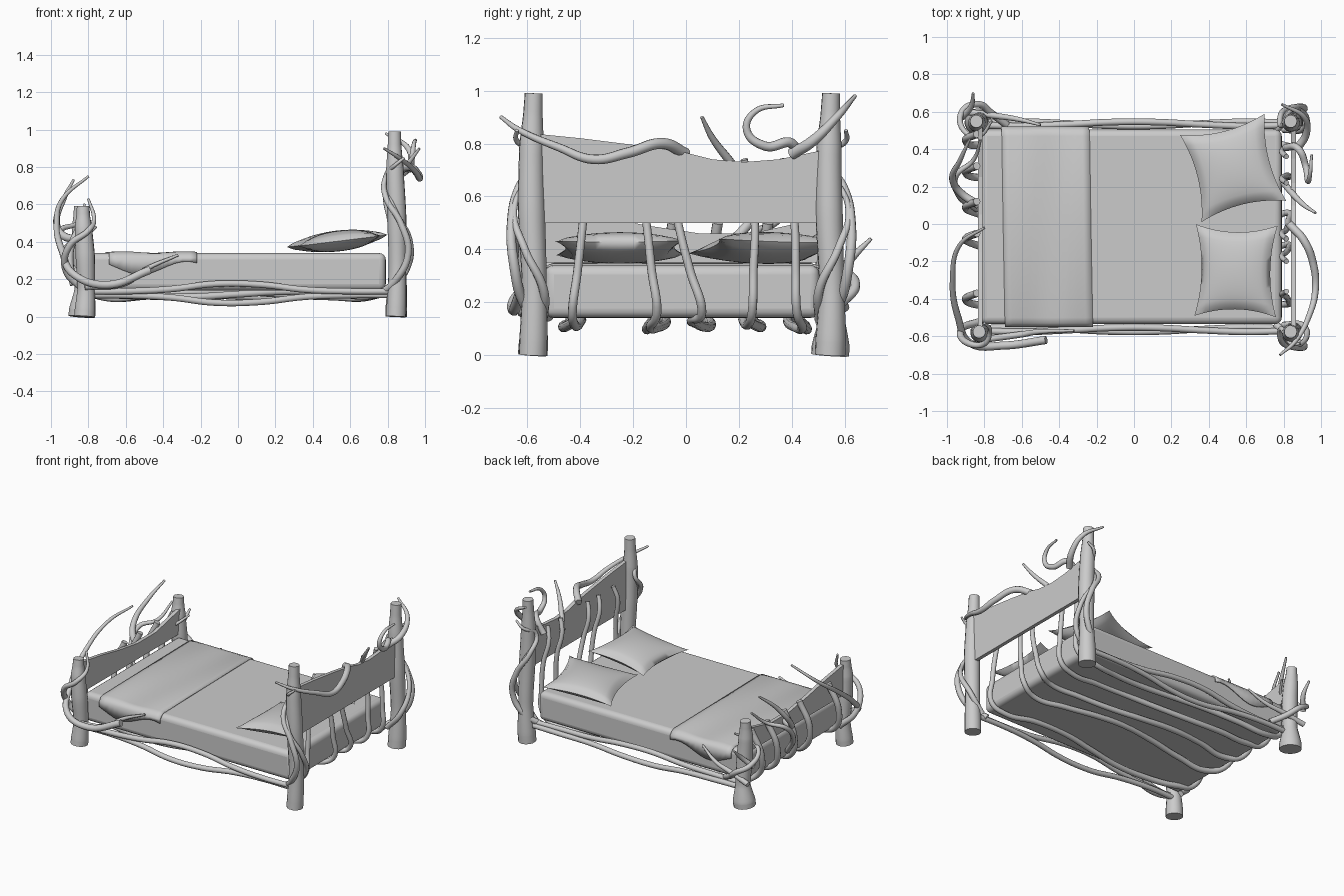
import bpy, bmesh, math
from mathutils import Matrix, Vector

if "Cube" in bpy.data.objects:
    bpy.data.objects.remove(bpy.data.objects["Cube"], do_unlink=True)

GREY = (0.6, 0.6, 0.6, 1)
clay = bpy.data.materials.new("plain_grey")
clay.use_nodes = True
clay.diffuse_color = GREY
clay.node_tree.nodes["Principled BSDF"].inputs["Base Color"].default_value = GREY


def link(name, data):
    obj = bpy.data.objects.new(name, data)
    bpy.context.scene.collection.objects.link(obj)
    data.materials.append(clay)
    return obj


def smooth(obj, angle=40):
    bpy.ops.object.select_all(action="DESELECT")
    obj.select_set(True)
    bpy.context.view_layer.objects.active = obj
    bpy.ops.object.shade_smooth_by_angle(angle=math.radians(angle))


def mesh_object(name, bm):
    bmesh.ops.recalc_face_normals(bm, faces=bm.faces)
    mesh = bpy.data.meshes.new(name)
    bm.to_mesh(mesh)
    bm.free()
    return link(name, mesh)


def tube(name, points, radii, segments=3):
    """Round tube along a smooth path, with one radius per point."""
    curve = bpy.data.curves.new(name, "CURVE")
    curve.dimensions = "3D"
    curve.bevel_depth = 1
    curve.bevel_resolution = segments
    curve.resolution_u = 8
    curve.use_fill_caps = True
    spline = curve.splines.new("BEZIER")
    spline.bezier_points.add(len(points) - 1)
    for knot, co, radius in zip(spline.bezier_points, points, radii):
        knot.co = co
        knot.radius = radius
        knot.handle_left_type = knot.handle_right_type = "AUTO"
    obj = link(name, curve)
    bpy.ops.object.select_all(action="DESELECT")
    obj.select_set(True)
    bpy.context.view_layer.objects.active = obj
    bpy.ops.object.convert(target="MESH")
    smooth(bpy.context.view_layer.objects.active)


def vine(name, points, thick=.02, tip=.007):
    """Tube that keeps its thickness and then tapers towards the last point."""
    last = len(points) - 1
    radii = [thick + (tip - thick) * (i / last) ** 2 for i in range(last + 1)]
    tube(name, points, radii)


def post(name, x, y, height, foot):
    levels = [(0, foot), (.06, foot), (.25, .047), (.55, .052), (.8, .047), (.92, .037), (1, .034)]
    path = [(x + .008 * math.sin(5 * t), y + .006 * math.sin(7 * t), t * height) for t, r in levels]
    tube(name, path, [r for t, r in levels], 5)


def board(name, x, bottom, top):
    """Thin panel across the bed with a wavy upper edge."""
    bm = bmesh.new()
    edge = [(y, bottom) for y in (.52, .25, 0, -.28, -.55)] + top
    face = bm.faces.new([bm.verts.new((x, y, z)) for y, z in edge])
    grown = bmesh.ops.extrude_face_region(bm, geom=[face])
    moved = [v for v in grown["geom"] if isinstance(v, bmesh.types.BMVert)]
    bmesh.ops.translate(bm, verts=moved, vec=(.025, 0, 0))
    mesh_object(name, bm)


def pillow(name, centre, half, turn, tilt):
    """Puffy cushion with pulled corners and hollow sides."""
    n = 16
    bm = bmesh.new()
    for side in (1, -1):
        rows = []
        for i in range(n + 1):
            row = []
            for j in range(n + 1):
                u, v = 2 * i / n - 1, 2 * j / n - 1
                x = u * half[0] * (1 - .16 * (1 - v * v))
                y = v * half[1] * (1 - .16 * (1 - u * u))
                puff = ((1 - u * u) * (1 - v * v)) ** .45
                row.append(bm.verts.new((x, y, side * .055 * puff)))
            rows.append(row)
        for a, b in zip(rows, rows[1:]):
            for j in range(n):
                bm.faces.new((a[j], b[j], b[j + 1], a[j + 1]))
    bmesh.ops.remove_doubles(bm, verts=bm.verts, dist=.0005)
    spin = Matrix.Rotation(math.radians(turn), 4, "Z")
    lean = Matrix.Rotation(math.radians(-tilt), 4, "Y")
    bm.transform(Matrix.Translation(centre) @ lean @ spin)
    smooth(mesh_object(name, bm), 80)


# Mattress
bm = bmesh.new()
bmesh.ops.create_cube(bm, size=1)
bm.transform(Matrix.Translation((-.015, -.015, .24)) @ Matrix.Diagonal((1.61, 1.04, .2, 1)))
mattress = mesh_object("mattress", bm)
rounding = mattress.modifiers.new("rounding", "BEVEL")
rounding.width = .035
rounding.segments = 4
smooth(mattress)

# Folded blanket draped over both long sides
bm = bmesh.new()
rows = []
steps = 12
for i in range(steps + 1):
    t = i / steps
    x = -.7 + .47 * t
    hem = .26 + .035 * math.cos(6 * t + 1)
    top = .345 + .004 * math.sin(9 * t)
    section = [(-.55, hem), (-.55, .315), (-.53, .338), (-.5, top), (0, top),
               (.47, top), (.5, .338), (.52, .315), (.52, hem)]
    rows.append([bm.verts.new((x + .012 * math.sin(8 * y), y, z)) for y, z in section])
for a, b in zip(rows, rows[1:]):
    for j in range(len(a) - 1):
        bm.faces.new((a[j], b[j], b[j + 1], a[j + 1]))
blanket = mesh_object("blanket", bm)
cloth = blanket.modifiers.new("cloth", "SOLIDIFY")
cloth.thickness = .008
smooth(blanket, 60)

# Pillows
pillow("left_pillow", (.53, .3, .405), (.235, .24), 14, 7)
pillow("right_pillow", (.545, -.25, .405), (.22, .245), -1, 7)

# Corner posts
post("head_post_right", .845, -.58, .99, .053)
post("head_post_left", .845, .545, .99, .058)
post("foot_post_right", -.82, -.58, .59, .056)
post("foot_post_left", -.835, .545, .59, .072)

# Head and foot panels
board("head_panel", .84, .5, [(-.55, .835), (-.4, .82), (-.2, .795), (0, .765), (.1, .74),
                              (.22, .73), (.35, .74), (.52, .775)])
board("foot_panel", -.835, .35, [(-.55, .56), (-.35, .53), (-.15, .49), (.05, .46),
                                 (.25, .46), (.52, .52)])

# Long vines that run under the mattress and climb both ends
climbers = [(-.43, -.39, -.36), (-.11, -.15, -.2), (.06, -.03, -.08), (.25, .26, .22), (.42, .41, .36)]
for k, (low, mid, high) in enumerate(climbers):
    under = []
    for i in range(7):
        x = -.72 + .24 * i
        under.append((x, low + .035 * math.sin(4 * x + k), .12 + .015 * math.sin(5 * x + 2 * k)))
    foot_end = [(-.84, low + .06, .5), (-.9, low + .03, .32), (-.85, low, .17)]
    head_end = [(.815, low, .16), (.825, (low + mid) / 2, .32), (.815, mid, .5),
                (.79, (mid + high) / 2, .65), (.815, high, .74)]
    vine("climbing_vine", foot_end + under + head_end, .02, .014)

# Side rails, a high and a low strand on each long side
for name, y in (("right", -.565), ("left", .535)):
    for strand, sign in (("upper", 1), ("lower", -1)):
        path = []
        for i in range(8):
            x = -.84 + .24 * i
            bump = math.exp(-((x + .02) / .3) ** 2)
            path.append((x, y + .012 * sign * math.cos(5 * x), .125 + sign * (.01 + .045 * bump)))
        vine(name + "_" + strand + "_rail", path, .018, .017)

# Vines winding up the head posts
for name, side, y in (("right", -1, -.58), ("left", 1, .545)):
    vine("head_" + name + "_winder", [
        (.76, y - side * .04, .12), (.84, y + side * .03, .19), (.91, y + side * .07, .34),
        (.87, y + side * .08, .5), (.79, y + side * .05, .64), (.79, y - side * .02, .75),
        (.84, y + side * .06, .81), (.89, y + side * .06, .85)])
    vine("head_" + name + "_inner_winder", [
        (.8, y - side * .04, .13), (.9, y - side * .04, .25), (.92, y + side * .03, .4),
        (.85, y + side * .07, .55), (.78, y, .7)], .018)

# Free tendrils over the head panel
vine("head_sweeping_tendril", [
    (.83, 0, .76), (.91, -.09, .8), (.96, -.22, .765), (.97, -.35, .74),
    (.94, -.48, .785), (.86, -.63, .85), (.78, -.7, .9)], .022)
vine("head_left_tendril", [
    (.87, .4, .76), (.92, .48, .81), (.91, .57, .9), (.79, .64, .98)], .022)
vine("head_straight_tendril", [(.8, .22, .66), (.85, .16, .74), (.91, .1, .82), (.97, .06, .9)], .018)
vine("head_curled_tendril", [
    (.81, .41, .7), (.88, .4, .8), (.92, .3, .79), (.93, .23, .85), (.94, .26, .92), (.95, .37, .945)])

# Free tendrils at the foot end
vine("foot_sweeping_tendril", [
    (-.47, -.62, .25), (-.7, -.65, .17), (-.87, -.64, .22), (-.94, -.5, .35),
    (-.97, -.3, .5), (-.93, -.11, .64), (-.8, -.02, .75)], .022)
vine("foot_left_tendril", [
    (-.83, .1, .42), (-.93, .17, .43), (-.97, .24, .5), (-.93, .34, .63), (-.88, .45, .73)], .022)
vine("foot_inner_tendril", [
    (-.84, .08, .2), (-.94, .16, .35), (-.95, .26, .46), (-.86, .34, .5), (-.82, .45, .6)], .018)
vine("foot_right_hook", [
    (-.82, -.52, .14), (-.92, -.56, .25), (-.9, -.63, .38), (-.8, -.64, .46),
    (-.77, -.57, .52), (-.8, -.53, .63)])
vine("foot_left_hook", [
    (-.68, .53, .15), (-.76, .59, .2), (-.83, .64, .26), (-.92, .6, .32),
    (-.91, .5, .38), (-.83, .47, .42), (-.76, .55, .48)])
vine("foot_left_spur", [(-.92, .57, .3), (-.87, .63, .37), (-.86, .7, .44)], .018)
vine("right_rail_sprig", [(-.82, -.62, .16), (-.6, -.59, .18), (-.5, -.575, .25), (-.32, -.57, .33)], .018)
vine("left_rail_sprig", [(-.9, .6, .18), (-.75, .58, .22), (-.62, .56, .25), (-.5, .53, .32)], .018)
